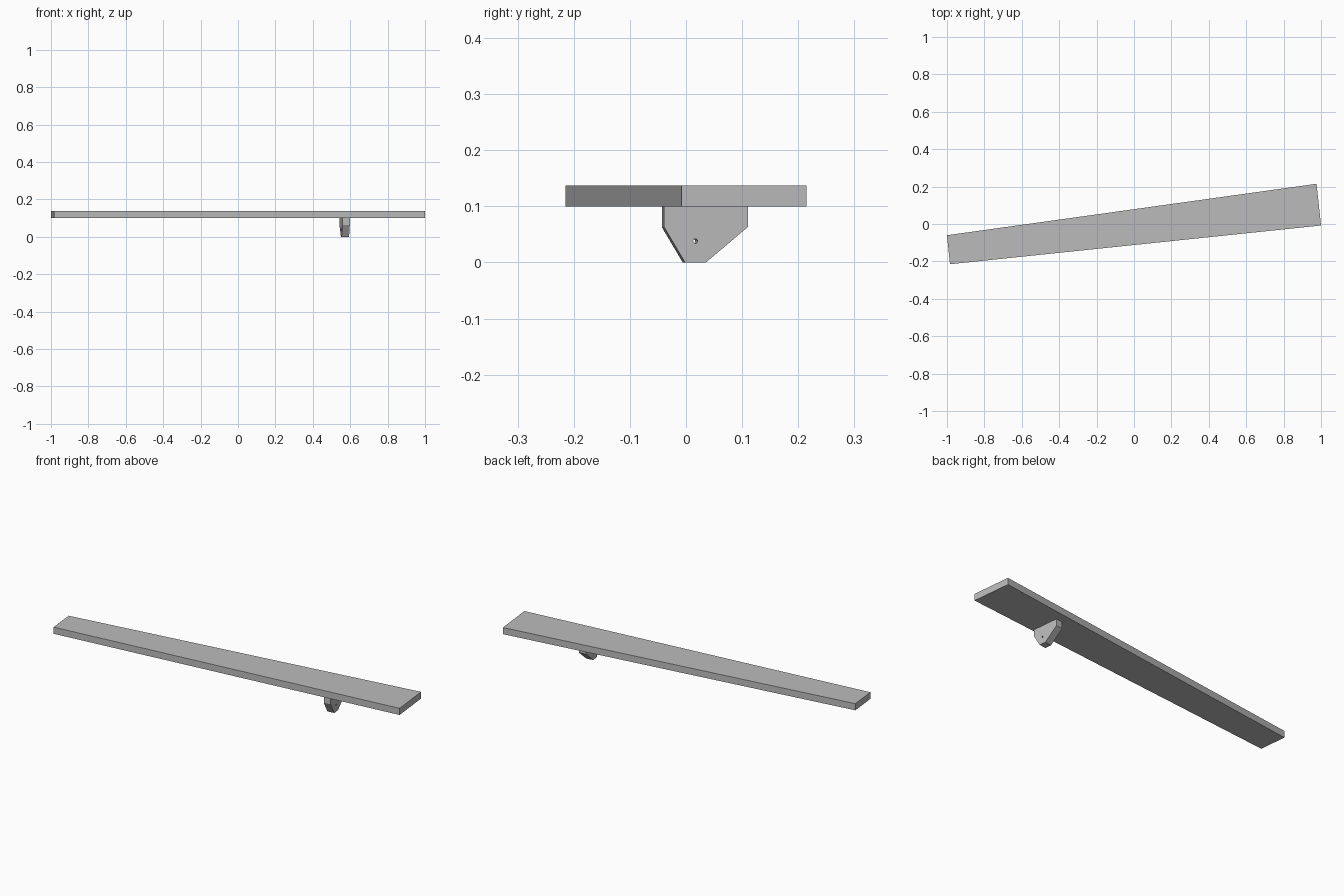
import bpy, bmesh
from math import radians
from mathutils import Matrix

cube = bpy.data.objects.get("Cube")
if cube:
    bpy.data.objects.remove(cube)

grey = bpy.data.materials.new("plain grey")
grey.use_nodes = True
colour = (0.5, 0.5, 0.5, 1)
grey.diffuse_color = colour
grey.node_tree.nodes["Principled BSDF"].inputs["Base Color"].default_value = colour


def extruded(name, points, offset, matrix=Matrix()):
    """Flat-shaded solid made by sweeping a 3D outline along an offset."""
    bm = bmesh.new()
    face = bm.faces.new([bm.verts.new(p) for p in points])
    swept = bmesh.ops.extrude_face_region(bm, geom=[face], use_keep_orig=True)
    verts = [v for v in swept["geom"] if isinstance(v, bmesh.types.BMVert)]
    bmesh.ops.translate(bm, verts=verts, vec=offset)
    bmesh.ops.recalc_face_normals(bm, faces=bm.faces)
    mesh = bpy.data.meshes.new(name)
    bm.to_mesh(mesh)
    bm.free()
    mesh.materials.append(grey)
    obj = bpy.data.objects.new(name, mesh)
    obj.matrix_world = matrix
    bpy.context.collection.objects.link(obj)
    return obj


# Tapered plank
plank_bottom, plank_thickness = 0.1, 0.037
outline = [(-1, -0.06), (-0.984, -0.215), (1, -0.008), (0.976, 0.215)]
extruded("plank", [(x, y, plank_bottom) for x, y in outline], (0, 0, plank_thickness))

# Pivot bracket under the plank, set square to the plank's length
thickness = 0.04
placing = Matrix.Translation((0.57, 0.0335, 0)) @ Matrix.Rotation(radians(6), 4, "Z")
profile = [(-0.075, plank_bottom), (-0.075, 0.063), (-0.0375, 0),
           (0, 0), (0.075, 0.063), (0.075, plank_bottom)]
bracket = extruded("pivot_bracket", [(-thickness / 2, y, z) for y, z in profile],
                   (thickness, 0, 0), placing)

# Pin hole through the bracket
bpy.ops.mesh.primitive_cylinder_add(vertices=16, radius=0.004, depth=0.1)
cutter = bpy.context.object
cutter.name = "pin_hole_cutter"
cutter.data.materials.append(grey)
cutter.matrix_world = (placing @ Matrix.Translation((0, -0.019, 0.038))
                       @ Matrix.Rotation(radians(90), 4, "Y"))
cutter.hide_render = True
cutter.display_type = "WIRE"
hole = bracket.modifiers.new("pin_hole", "BOOLEAN")
hole.operation = "DIFFERENCE"
hole.object = cutter
hole.solver = "EXACT"
